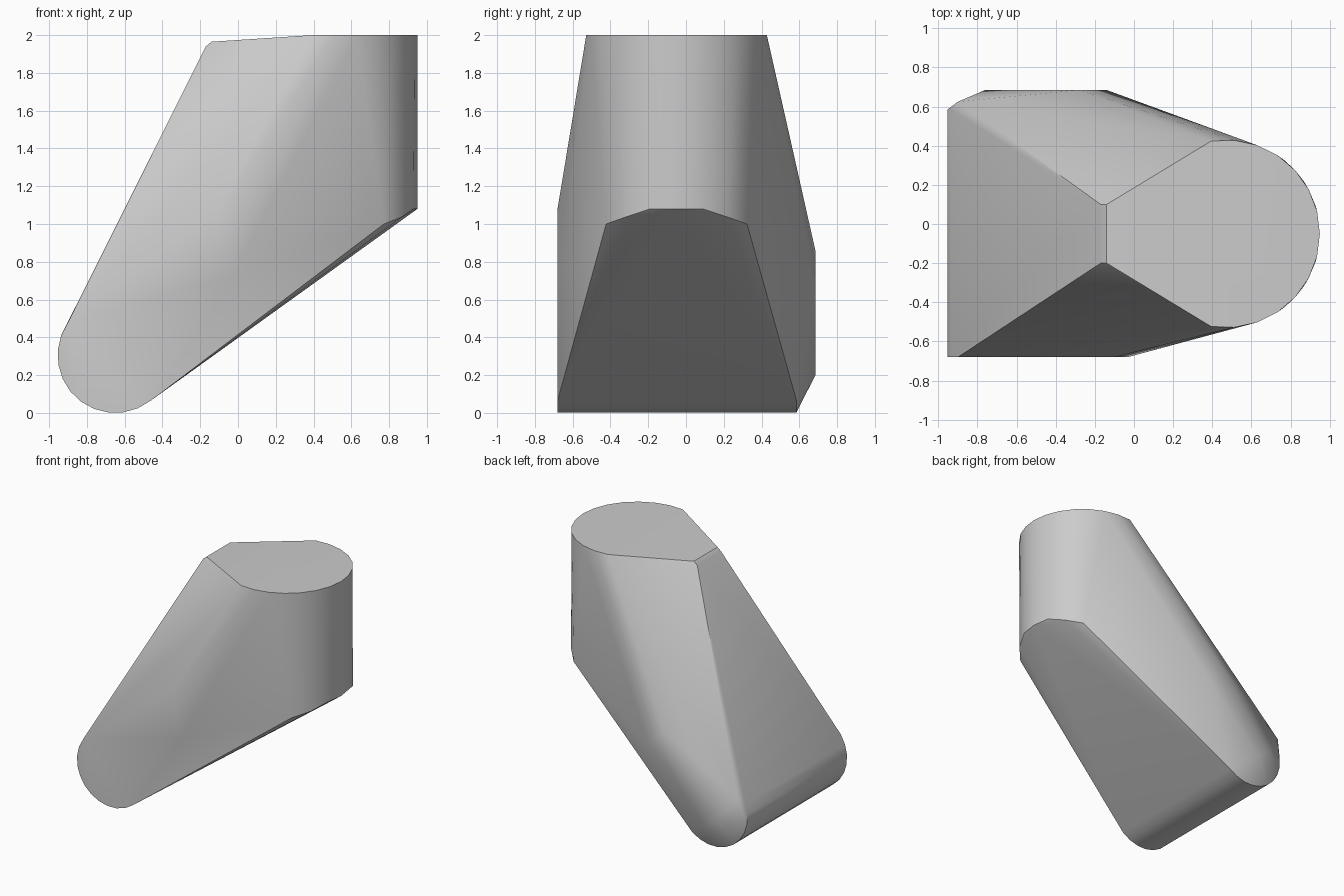
import bpy, bmesh
from math import radians, cos, sin

default = bpy.data.objects.get("Cube")
if default:
    bpy.data.objects.remove(default)

grey = bpy.data.materials.new("plain grey")
grey.use_nodes = True
colour = (0.6, 0.6, 0.6, 1)
grey.diffuse_color = colour
grey.node_tree.nodes["Principled BSDF"].inputs["Base Color"].default_value = colour


def arc(cx, cy, radius, start, end, steps):
    """Points along a circular arc, angles in degrees."""
    angles = [radians(start + (end - start) * i / steps) for i in range(steps + 1)]
    return [(cx + radius * cos(a), cy + radius * sin(a)) for a in angles]


points = []

# Rounded upright column: flat top rim and its slanted lower rim
points += [(x, y, 2) for x, y in arc(0.47, -0.05, 0.48, -99, 99, 14)]
for x, y in arc(0.47, -0.05, 0.48, -51, 51, 6):
    points.append((x, y, min(1.08, 1.08 - 0.36 * (abs(y + 0.05) - 0.15))))

# Rounded foot running front to back
for y in (-0.68, 0.585):
    points += [(x, y, z) for x, z in arc(-0.65, 0.305, 0.305, 145, 308, 11)]

# Narrow bevelled ridge at the top of the slope
for y in (-0.2, 0.1):
    points += [(-0.17, y, 1.94), (-0.14, y, 1.965)]

# Flat front flank
points += [(-0.1, -0.68, 1.08), (-0.03, -0.68, 0.72)]

# Flat back flank with its chamfered lower corner
points += [(-0.28, 0.685, 0.86), (-0.14, 0.685, 0.72), (-0.65, 0.685, 0.2),
           (-0.76, 0.685, 0.28), (-0.9, 0.625, 0.47)]

# Wrap a tight skin around the shape and merge the flat areas
bm = bmesh.new()
for p in points:
    bm.verts.new(p)
hull = bmesh.ops.convex_hull(bm, input=bm.verts)
loose = {v for v in hull["geom_interior"] + hull["geom_unused"]
         if isinstance(v, bmesh.types.BMVert)}
bmesh.ops.delete(bm, geom=list(loose), context="VERTS")
bmesh.ops.dissolve_limit(bm, angle_limit=radians(1), verts=bm.verts, edges=bm.edges)
bmesh.ops.recalc_face_normals(bm, faces=bm.faces)

mesh = bpy.data.meshes.new("slanted_body")
bm.to_mesh(mesh)
bm.free()
mesh.materials.append(grey)
body = bpy.data.objects.new("slanted_body", mesh)
bpy.context.collection.objects.link(body)

# Smooth the rounded areas, keep hard edges
bpy.context.view_layer.objects.active = body
body.select_set(True)
bpy.ops.object.shade_smooth_by_angle(angle=radians(30))
